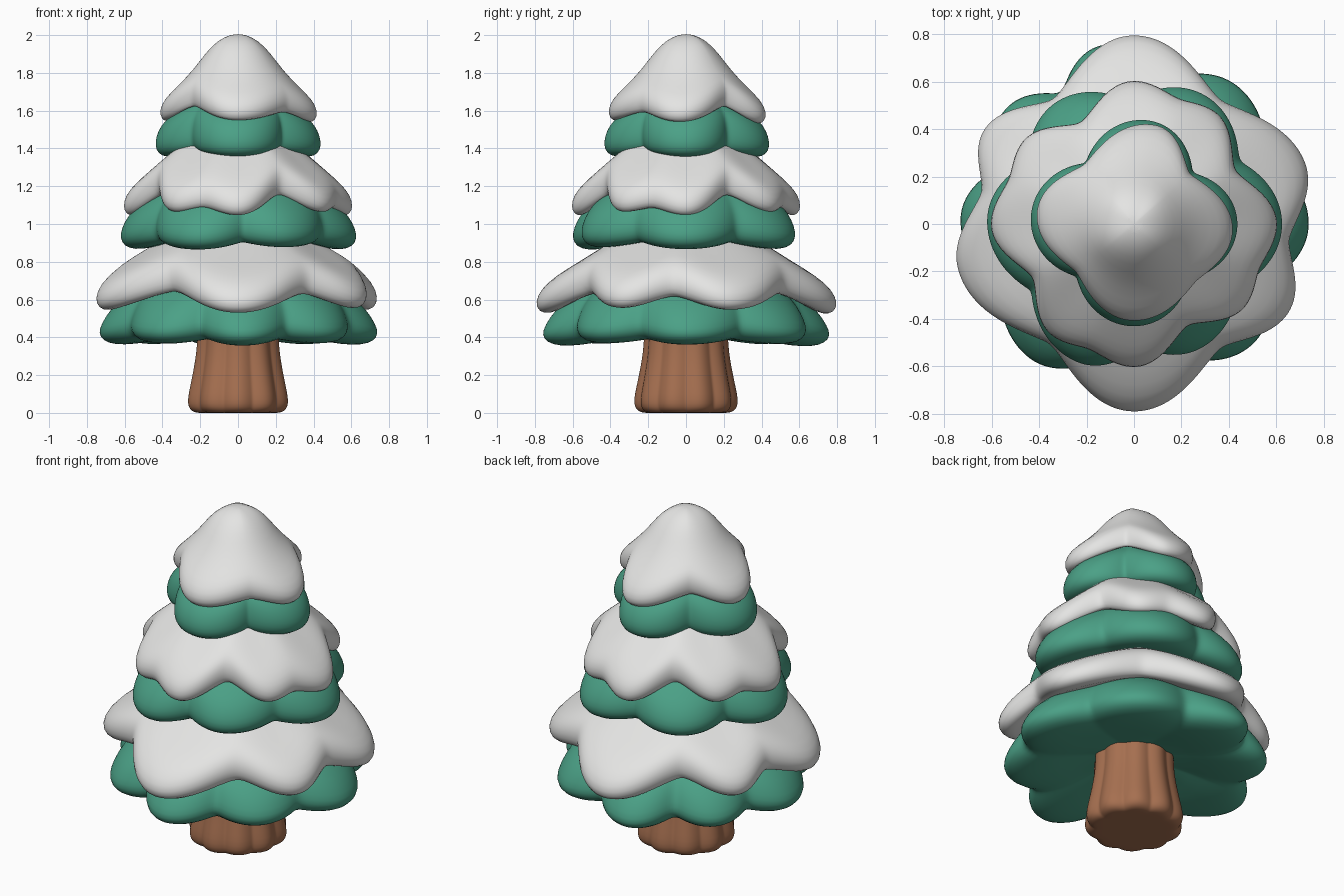
import bpy, bmesh, math

if "Cube" in bpy.data.objects:
    bpy.data.objects.remove(bpy.data.objects["Cube"])

SEGMENTS = 120


def material(name, rgb):
    m = bpy.data.materials.new(name)
    m.diffuse_color = (*rgb, 1)
    m.use_nodes = True
    m.node_tree.nodes["Principled BSDF"].inputs["Base Color"].default_value = m.diffuse_color
    return m


SNOW = material("snow_white", (0.78, 0.78, 0.77))
GREEN = material("pine_green", (0.07, 0.355, 0.24))
BARK = material("bark_brown", (0.38, 0.16, 0.08))


def outline(keys, angle, sharp):
    """Radius at an angle, from alternating lobe and dip keys (degrees, radius)."""
    keys = sorted((a % 360, r) for a, r in keys)
    ring = [(keys[-1][0] - 360, keys[-1][1])] + keys + [(keys[0][0] + 360, keys[0][1])]
    for (a0, r0), (a1, r1) in zip(ring, ring[1:]):
        if a0 <= angle <= a1:
            u = (angle - a0) / (a1 - a0)
            if r1 < r0:                       # measure from the dip to the lobe
                u, r0, r1 = 1 - u, r1, r0
            smooth = (1 - math.cos(math.pi * u)) / 2
            puffed = math.sin(math.pi * u / 2)
            return r0 + (r1 - r0) * (smooth + (puffed - smooth) * sharp)


def lobed_lathe(name, mat, profile, keys, lift, sharp, power=2):
    """Turn a profile of (radius fraction, z); lobes grow outward, dips are lifted."""
    radii = [r for _, r in keys]
    low, high = min(radii), max(radii)
    mean = sum(radii) / len(radii)
    bm = bmesh.new()
    rings = []
    for f, z in profile:
        w = f ** power
        ring = []
        for i in range(SEGMENTS):
            deg = 360 * i / SEGMENTS
            R = outline(keys, deg, sharp)
            r = f * (mean + (R - mean) * w)
            dz = lift * w * (high - R) / (high - low)
            a = math.radians(deg)
            ring.append(bm.verts.new((r * math.cos(a), r * math.sin(a), z + dz)))
        rings.append(ring)
    for upper, lower in zip(rings, rings[1:]):
        for i in range(SEGMENTS):
            j = (i + 1) % SEGMENTS
            bm.faces.new((upper[i], lower[i], lower[j], upper[j]))
    bmesh.ops.remove_doubles(bm, verts=bm.verts, dist=1e-5)
    bmesh.ops.recalc_face_normals(bm, faces=bm.faces)
    me = bpy.data.meshes.new(name)
    bm.to_mesh(me)
    bm.free()
    me.materials.append(mat)
    for p in me.polygons:
        p.use_smooth = True
    ob = bpy.data.objects.new(name, me)
    bpy.context.collection.objects.link(ob)
    sub = ob.modifiers.new("soften", 'SUBSURF')
    sub.levels = sub.render_levels = 1
    return ob


def with_dips(lobes, dip):
    """Insert a dip halfway between neighbouring lobes."""
    keys = []
    for i, (a, r) in enumerate(lobes):
        b = lobes[(i + 1) % len(lobes)][0]
        keys += [(a, r), (a + ((b - a) % 360) / 2, dip)]
    return keys


# Trunk with vertical bark grooves and a flared, rounded foot
lobed_lathe("trunk", BARK,
            [(0.81, 0.48), (0.81, 0.40), (0.83, 0.32), (0.89, 0.22), (0.96, 0.13),
             (1.0, 0.07), (0.985, 0.03), (0.92, 0.01), (0.84, 0.0), (0.7, 0.0), (0, 0.0)],
            with_dips([(a, 0.276) for a in range(18, 378, 36)], 0.252), 0, 0.9, power=1)

# Green boughs: fat scalloped cushions with domed undersides
lobed_lathe("lower_boughs", GREEN,
            [(0.50, 0.80), (0.68, 0.69), (0.82, 0.61), (0.92, 0.54), (0.98, 0.46),
             (1.0, 0.41), (0.97, 0.37), (0.89, 0.35), (0.76, 0.355), (0.58, 0.38),
             (0.4, 0.42), (0, 0.47)],
            with_dips([(0, 0.745), (54, 0.735), (100, 0.775), (138, 0.735), (178, 0.74),
                       (232, 0.725), (272, 0.765), (315, 0.72)], 0.63), 0.05, 1, power=1.3)
lobed_lathe("middle_boughs", GREEN,
            [(0.50, 1.30), (0.68, 1.20), (0.84, 1.11), (0.94, 1.04), (0.99, 0.97),
             (1.0, 0.92), (0.97, 0.88), (0.89, 0.86), (0.75, 0.87), (0.45, 0.92)],
            with_dips([(0, 0.63), (62, 0.625), (122, 0.615), (178, 0.625),
                       (248, 0.635), (298, 0.60)], 0.52), 0.05, 1, power=1.3)
lobed_lathe("upper_boughs", GREEN,
            [(0.50, 1.70), (0.68, 1.63), (0.84, 1.57), (0.94, 1.52), (0.99, 1.46),
             (1.0, 1.41), (0.97, 1.37), (0.88, 1.35), (0.70, 1.36), (0.45, 1.40)],
            with_dips([(0, 0.44), (82, 0.445), (175, 0.44), (270, 0.435)], 0.33), 0.05, 1, power=1.5)

# Snow layers: draped sheets with drooping lobes
lobed_lathe("lower_snow", SNOW,
            [(0.40, 0.98), (0.52, 0.915), (0.60, 0.875), (0.74, 0.80), (0.88, 0.725), (0.97, 0.65),
             (1.0, 0.58), (0.98, 0.53), (0.92, 0.52), (0.85, 0.55), (0.70, 0.62)],
            [(90, 0.805), (123, 0.63), (148, 0.755), (168, 0.66), (194, 0.775), (235, 0.62),
             (270, 0.80), (305, 0.64), (331, 0.76), (354, 0.66), (19, 0.775), (55, 0.64)],
            0.14, 0.35)
lobed_lathe("middle_snow", SNOW,
            [(0.45, 1.46), (0.56, 1.40), (0.66, 1.35), (0.80, 1.275), (0.91, 1.21), (0.98, 1.15),
             (1.0, 1.09), (0.975, 1.05), (0.92, 1.04), (0.84, 1.075), (0.65, 1.16)],
            [(q + a, r) for q in (0, 90, 180, 270)
             for a, r in ((0, 0.61), (28, 0.485), (54, 0.59), (70, 0.565))],
            0.13, 0.35)
lobed_lathe("snow_cap", SNOW,
            [(0, 2.005), (0.12, 2.0), (0.28, 1.97), (0.44, 1.905), (0.60, 1.81), (0.80, 1.715),
             (0.94, 1.65), (1.0, 1.585), (0.975, 1.54), (0.91, 1.525), (0.83, 1.56), (0.6, 1.63)],
            [(355, 0.425), (42, 0.32), (77, 0.435), (130, 0.33), (172, 0.42), (220, 0.32),
             (270, 0.415), (317, 0.36)], 0.11, 0.35)
